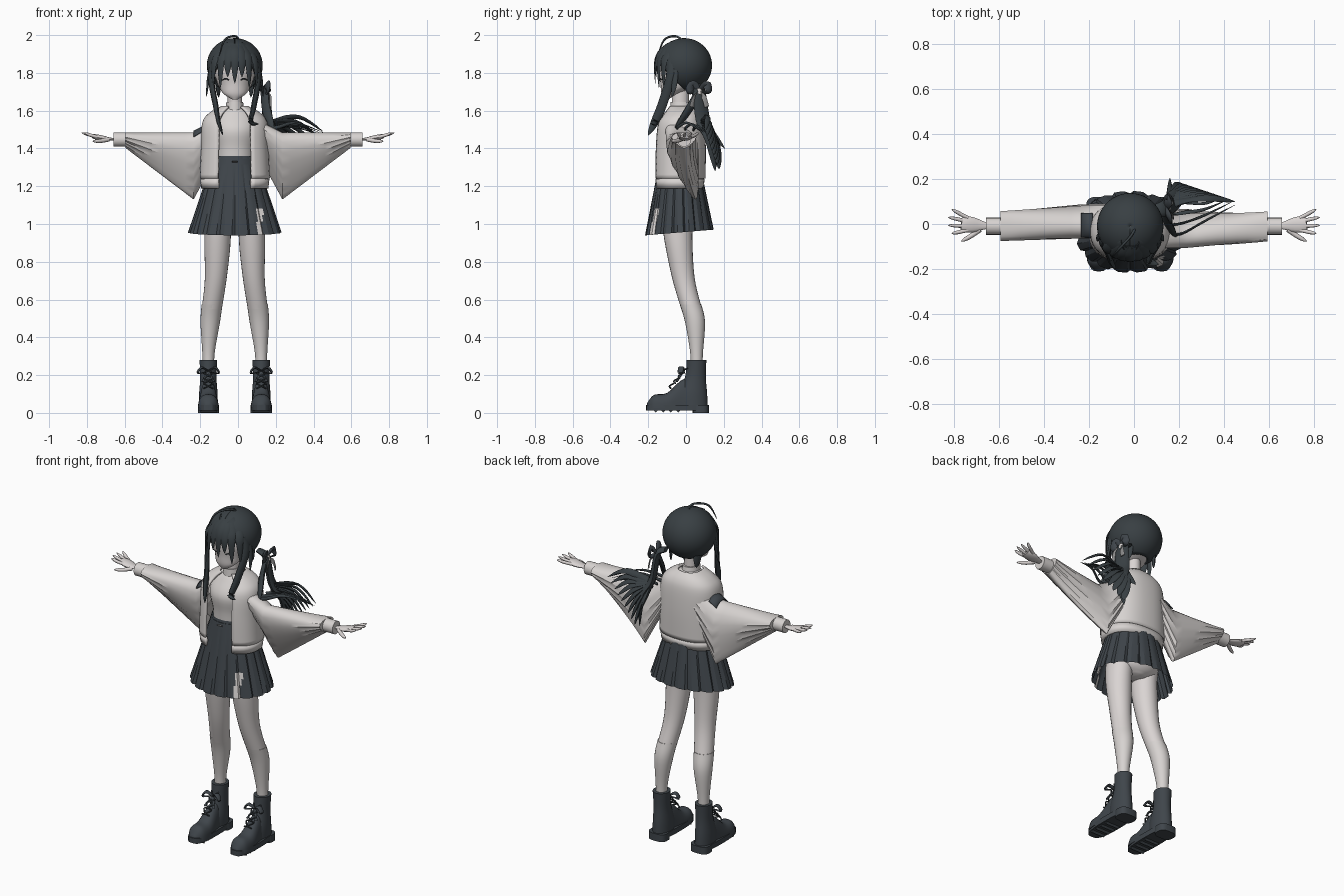
import bpy, bmesh, math
from math import sin, cos, pi
from mathutils import Vector

if "Cube" in bpy.data.objects:
    bpy.data.objects.remove(bpy.data.objects["Cube"])

MIDDLE = -.017                    # middle of the body
HEAD = Vector((MIDDLE, -.01, 1.84))
SIDES = (("right", -1), ("left", 1))


def material(name, red, green, blue):
    mat = bpy.data.materials.new(name)
    mat.use_nodes = True
    mat.diffuse_color = (red, green, blue, 1)
    mat.node_tree.nodes["Principled BSDF"].inputs["Base Color"].default_value = mat.diffuse_color
    return mat


SKIN = material("pale skin", .7, .66, .65)
CLOTH = material("off white cloth", .68, .65, .635)
DARK = material("dark slate cloth", .05, .06, .07)
HAIR = material("dark slate hair", .04, .05, .056)
GREY = material("mid grey", .25, .25, .25)


# Radius along a strand
def even(t):
    return 1


def pointed(t):
    return 1 - t ** 3


def blunt(t):
    return 1 - t ** 6


def leaf(t):
    return sin(pi * (.2 + .8 * t))


def rounded(value, power):
    return math.copysign(abs(value) ** power, value)


def turn(count, start=0, end=2 * pi):
    return [start + (end - start) * k / count for k in range(count)]


def spline(keys, steps=5):
    """Catmull-Rom through tuples of any length."""
    out = []
    last = len(keys) - 1
    for i in range(last):
        near = (keys[max(i - 1, 0)], keys[i], keys[i + 1], keys[min(i + 2, last)])
        for step in range(steps):
            t = step / steps
            out.append([b + t / 2 * (c - a + t * (2 * a - 5 * b + 4 * c - d + t * (3 * (b - c) + d - a)))
                        for a, b, c, d in zip(*near)])
    return out + [list(keys[-1])]


def surface(name, mat, rings, wrap=True, caps=True, angle=50, thick=0):
    """Bridge rings of points into one object."""
    bm = bmesh.new()
    rows = [[bm.verts.new(point) for point in ring] for ring in rings]
    count = len(rows[0])
    for low, high in zip(rows, rows[1:]):
        for k in range(count if wrap else count - 1):
            j = (k + 1) % count
            bm.faces.new((low[k], low[j], high[j], high[k]))
    if caps and wrap:
        bm.faces.new(rows[0])
        bm.faces.new(rows[-1])
    bmesh.ops.recalc_face_normals(bm, faces=bm.faces)
    mesh = bpy.data.meshes.new(name)
    bm.to_mesh(mesh)
    bm.free()
    mesh.materials.append(mat)
    obj = bpy.data.objects.new(name, mesh)
    bpy.context.collection.objects.link(obj)
    if thick:
        solid = obj.modifiers.new("thickness", "SOLIDIFY")
        solid.thickness, solid.offset = thick, 0
    bpy.ops.object.select_all(action="DESELECT")
    obj.select_set(True)
    bpy.context.view_layer.objects.active = obj
    bpy.ops.object.shade_smooth_by_angle(angle=math.radians(angle))
    return obj


def loft(name, mat, *keys, x=MIDDLE):
    """Stacked ellipses; each key is height, half width, centre y, half depth."""
    surface(name, mat, [[(x + wide * sin(a), y - deep * cos(a), z) for a in turn(28)]
                        for z, wide, y, deep in spline(keys)])


def open_front(name, mat, rings, power=1, thick=.012):
    """Wrap with a front opening; each ring is height, half width, centre y, half depth, gap angle."""
    surface(name, mat, [[(MIDDLE + wide * rounded(sin(a), power), y - deep * rounded(cos(a), power), z)
                         for a in turn(37, gap, 2 * pi - gap + .17 * (1 - gap / pi))]
                        for z, wide, y, deep, gap in rings], wrap=False, thick=thick)


def strand(name, mat, radius, *points, flat=1, shape=even, centre=HEAD, sides=8):
    """Tube along a path, flattened towards the centre."""
    path = [Vector(point) for point in spline(points)]
    last = len(path) - 1
    rings = []
    for i, point in enumerate(path):
        along = (path[min(i + 1, last)] - path[max(i - 1, 0)]).normalized()
        across = along.cross(point - Vector(centre)).normalized()
        out = across.cross(along)
        size = max(radius * shape(i / last), .001)
        rings.append([point + size * (across * cos(a) + out * flat * sin(a)) for a in turn(sides)])
    surface(name, mat, rings)


# Head, neck and shirt
loft("head", SKIN, (1.66, .015, -.105, .012), (1.69, .06, -.085, .045), (1.74, .09, -.03, .105),
     (1.82, .11, -.02, .12), (1.92, .08, -.02, .08))
loft("neck", SKIN, (1.6, .04, -.03, .045), (1.72, .037, -.03, .045))
loft("turtleneck", CLOTH, (1.59, .052, -.025, .06), (1.645, .044, -.028, .053))
loft("shirt", CLOTH, (1.3, .1, -.035, .095), (1.4, .105, -.035, .1), (1.5, .125, -.035, .11),
     (1.58, .105, -.02, .08), (1.62, .045, -.02, .05))
for side, s in SIDES:
    eye = MIDDLE + s * .05
    strand(side + "_eyelash", HAIR, .005, (eye - s * .02, -.139, 1.762), (eye, -.135, 1.77),
           (eye + s * .022, -.116, 1.757), flat=.4, shape=leaf)

# Open jacket with hem band
gap = .44
open_front("jacket", CLOTH, spline([(1.24, .18, -.035, .132, gap), (1.4, .173, -.033, .132, gap), (1.53, .168, -.03, .122, gap),
                                    (1.585, .13, -.02, .095, gap), (1.62, .065, -.022, .065, gap)]), power=.85)
open_front("jacket_hem", CLOTH, [(1.19, .17, -.037, .122, gap), (1.24, .176, -.037, .128, gap)], power=.85, thick=.016)


# Wide sleeves that droop to a point
TIP, DROOP = .235, 1.13


def sleeve_ring(x, s, angles, grow=0):
    reach = max((x - TIP) / .37, 0)
    low = DROOP + .28 * reach if x >= TIP else DROOP + 1.85 * (TIP - x)
    top = 1.485 + max(TIP - x, 0) / 2 + grow
    arm_y = -.01 - (1 - reach) * (.05 if s > 0 else 0)
    deep = .085 - .02 * x + grow
    ring = []
    for k, a in enumerate(angles):
        rise = (1 - cos(a)) / 2
        fold = 1 + (1 - rise) * (-1) ** k / 10
        hang = (1 - rise) * (1 - reach) * (.05 - arm_y)
        ring.append((s * x, arm_y + hang + deep * fold * sin(a) * (.4 + .8 * rise), low + (top - low) * rise))
    return ring


for side, s in SIDES:
    surface(side + "_sleeve", CLOTH, [sleeve_ring(.1 + .045 * i, s, turn(32)) for i in range(12)], angle=35)
    strand(side + "_cuff", CLOTH, .038, (s * .59, -.01, 1.447), (s * .66, -.01, 1.447), sides=20)
    # Hand with four fingers and a thumb
    strand(side + "_palm", SKIN, .036, (s * .63, -.01, 1.447), (s * .7, -.005, 1.452), (s * .77, 0, 1.465), flat=.4,
           shape=lambda t: .65 + .35 * sin(pi * (t * 1.5 - .6)), centre=(s * .7, 0, 1), sides=14)
    for i in range(4):
        spread = i - 1.5
        strand(side + "_finger", SKIN, .009, (s * .74, -.018 * spread, 1.46), (s * .78, .006 - .028 * spread, 1.47),
               (s * (.83 - .008 * spread ** 2), .012 - .036 * spread, 1.483), shape=blunt)
    strand(side + "_thumb", SKIN, .011, (s * .685, -.025, 1.447), (s * .725, -.052, 1.44),
           (s * .77, -.078, 1.438), shape=blunt)
patch = turn(12, pi * .82, pi * 1.22)
surface("arm_patch", DARK, [sleeve_ring(x, -1, patch, .006) for x in (.185, .21, TIP)], wrap=False, thick=.006)

# Pleated skirt, belt and hips
PLEATS, ROWS = 18, 12
rings = []
for row in range(ROWS + 1):
    t = row / ROWS
    ring = []
    for k, a in enumerate(turn(PLEATS * 6)):
        wave = 1 + (.01 + .05 * t) * (min(k % 6, 2) / 2 - .8)
        hem = .94 + .015 * (1 - cos(a))
        ring.append((MIDDLE + (.112 + .133 * t) * wave * sin(a),
                     -.035 - (.1 + .08 * t) * wave * cos(a), 1.36 + (hem - 1.36) * t))
    rings.append(ring)
skirt = surface("pleated_skirt", DARK, rings, caps=False, angle=20)
skirt.data.materials.append(CLOTH)
for face in skirt.data.polygons:     # pale lining showing in one pleat
    if face.center.y < -.1 and .1 < face.center.x < .13 and face.center.z < 1.09:
        face.material_index = 1
loft("belt", DARK, (1.315, .122, -.035, .112), (1.345, .115, -.035, .106))
strand("belt_buckle", GREY, .012, (MIDDLE - .015, -.146, 1.33), (MIDDLE + .015, -.146, 1.33), flat=.3, sides=4)
loft("hips", SKIN, (.975, .05, -.025, .06), (1.04, .15, -.022, .1), (1.25, .1, -.03, .08))

# Legs and socks
for side, s in SIDES:
    boot_x = MIDDLE + s * .14
    thigh = [(1.06, .085, -.035, .085), (.95, .09, -.043, .077), (.72, .1, -.015, .06), (.55, .122, .03, .055)]
    sock = [(.575, .12, .024, .057), (.48, .13, .048, .053), (.32, .139, .056, .034), (.2, .14, .055, .03)]
    for part, mat, keys in (("_leg", SKIN, thigh), ("_sock", CLOTH, sock)):
        surface(side + part, mat, [[(MIDDLE + s * x + min(deep, .053 + deep / 4) * .97 * sin(a), y - deep * cos(a), z)
                                    for a in turn(24)] for z, x, y, deep in spline(keys)])

    # Boot shaft, foot, sole, heel and treads
    loft(side + "_boot_shaft", DARK, (.04, .05, .037, .077), (.1, .049, .037, .075), (.19, .043, .05, .055),
         (.28, .047, .056, .052), x=boot_x)
    foot = spline([(-.207, .05, .02), (-.17, .095, .05), (-.1, .106, .054), (-.01, .18, .042), (.06, .14, .04)])
    surface(side + "_boot_foot", DARK, [[(boot_x + wide * rounded(cos(a), .8), y,
                                          .025 + (top - .025) * max(sin(a), 0) ** .8) for a in turn(24)]
                                        for y, top, wide in foot])
    for part, bottom, front in (("_sole", .012, -.212), ("_heel", 0, .035)):
        back = .121
        surface(side + part, DARK, [[(boot_x + .056 * rounded(sin(a), .6),
                                      (front + back) / 2 - (back - front) / 2 * rounded(cos(a), .75), z)
                                     for a in turn(28)] for z in (bottom, .043)], angle=30)
    for i in range(4):
        y = -.16 + i * .04
        strand(side + "_tread", DARK, .011, (boot_x - .045, y, .013), (boot_x + .045, y, .013), sides=4)
    # Crossed laces and a bow
    for d in (-1, 1):
        for i in range(4):
            z, y = .13 + i * .027, -.08 + i * .024
            strand(side + "_lace", HAIR, .004, (boot_x - d * .025, y, z), (boot_x, y - .008, z + .012),
                   (boot_x + d * .025, y + .016, z + .026))
        knot = (boot_x, -.015, .22)
        strand(side + "_lace_loop", DARK, .016, knot, (boot_x + d * .035, -.025, .24),
               (boot_x + d * .055, -.03, .21), knot, flat=.4, shape=leaf)
        strand(side + "_lace_end", DARK, .009, knot, (boot_x + d * .03, -.05, .165), flat=.4)

# Hair cap, fringe, side locks and loose top strand
RADIUS = .142
cap = []
for i in range(21):
    lift = -1.1 + (1.1 + pi / 2) * i / 20
    round_size = RADIUS * max(cos(lift), .01)
    cap.append((HEAD.z + .138 * sin(lift), round_size, HEAD.y, round_size, max(.65 - .85 * lift, 0)))
open_front("hair_cap", HAIR, cap)
for i in range(7):
    x = (i - 3) / 30
    y = -.163 + 4.5 * x * x
    strand("fringe_lock", HAIR, .03, (MIDDLE + x * .3, -.095, 1.95), (MIDDLE + x * .8, y + .022, 1.91),
           (MIDDLE + x * 1.1, y, 1.85), (MIDDLE + x * 1.15, y, 1.785 - .04 * (i % 2) - 6 * x * x), flat=.3, shape=pointed)
for (side, s), end in zip(SIDES, ((-.08, -.2, 1.47), (.11, -.18, 1.53))):
    strand(side + "_side_lock", HAIR, .026, (MIDDLE + s * .11, -.085, 1.87), (MIDDLE + s * .125, -.085, 1.77),
           (MIDDLE + s * .1, -.13, 1.62), (MIDDLE + s * .085, -.165, 1.54), end, flat=.5, shape=blunt)
    strand(side + "_side_wisp", HAIR, .018, (MIDDLE + s * .125, -.06, 1.84), (MIDDLE + s * .142, -.06, 1.75),
           (MIDDLE + s * .15, -.075, 1.67), flat=.4, shape=pointed)
    strand(side + "_nape_lock", HAIR, .026, (MIDDLE + s * .09, .04, 1.76), (MIDDLE + s * .085, .045, 1.67),
           flat=.4, shape=pointed)
strand("loose_top_strand", HAIR, .006, (.01, -.01, 1.965), (-.015, -.055, 1.994), (-.07, -.115, 1.975),
       (-.1, -.15, 1.89), shape=blunt)

# Side ponytail with bow, fanning over the left sleeve
tie, shoulder, spine = (.14, .07, 1.7), (.16, .09, 1.55), (MIDDLE, 0, 1.45)
strand("ponytail", HAIR, .05, (.09, .06, 1.735), tie, shoulder, (.2, .13, 1.45), (.2, .155, 1.28),
       flat=.45, shape=lambda t: (.5 + t) * pointed(t), centre=spine, sides=12)
strand("ponytail_back_lock", HAIR, .035, tie, shoulder, (.16, .205, 1.4), flat=.5, shape=pointed, centre=spine)
strand("ponytail_front_lock", HAIR, .028, tie, (.15, .01, 1.6), (.185, -.06, 1.5), flat=.5, shape=blunt)
for i in range(9):
    t = i / 8
    end = Vector((.22 + .23 * t, .175 - .075 * t, 1.29 + .2 * t))
    middle = Vector(shoulder).lerp(end, .55) + Vector((0, .02, .05 * t * t))
    strand("ponytail_strand", HAIR, .034 - .014 * t, tie, shoulder, middle, end,
           flat=.35, shape=blunt, centre=spine)
for i in range(4):                # looping strands over the top of the sleeve
    y = -.05 + i * .045
    strand("ponytail_arc", HAIR, .01, (.16, y, 1.5), (.22, y + .01, 1.515), (.31, y * .6 + .04, 1.535 - i * .008),
           (.45 - i * .02, .085 + i * .01, 1.485), flat=.6, shape=pointed, centre=spine)
for d in (-1, 1):
    strand("bow_loop", DARK, .024, tie, (.155, .07 + d * .035, 1.74), (.16, .07 + d * .05, 1.7), tie, flat=.4, shape=leaf)
    strand("bow_tail", GREY, .013, tie, (.168, .07 + d * .025, 1.67), (.172, .07 + d * .04, 1.62), flat=.2)
strand("bow_knot", CLOTH, .014, (.145, .07, 1.715), (.15, .07, 1.685), sides=10)
